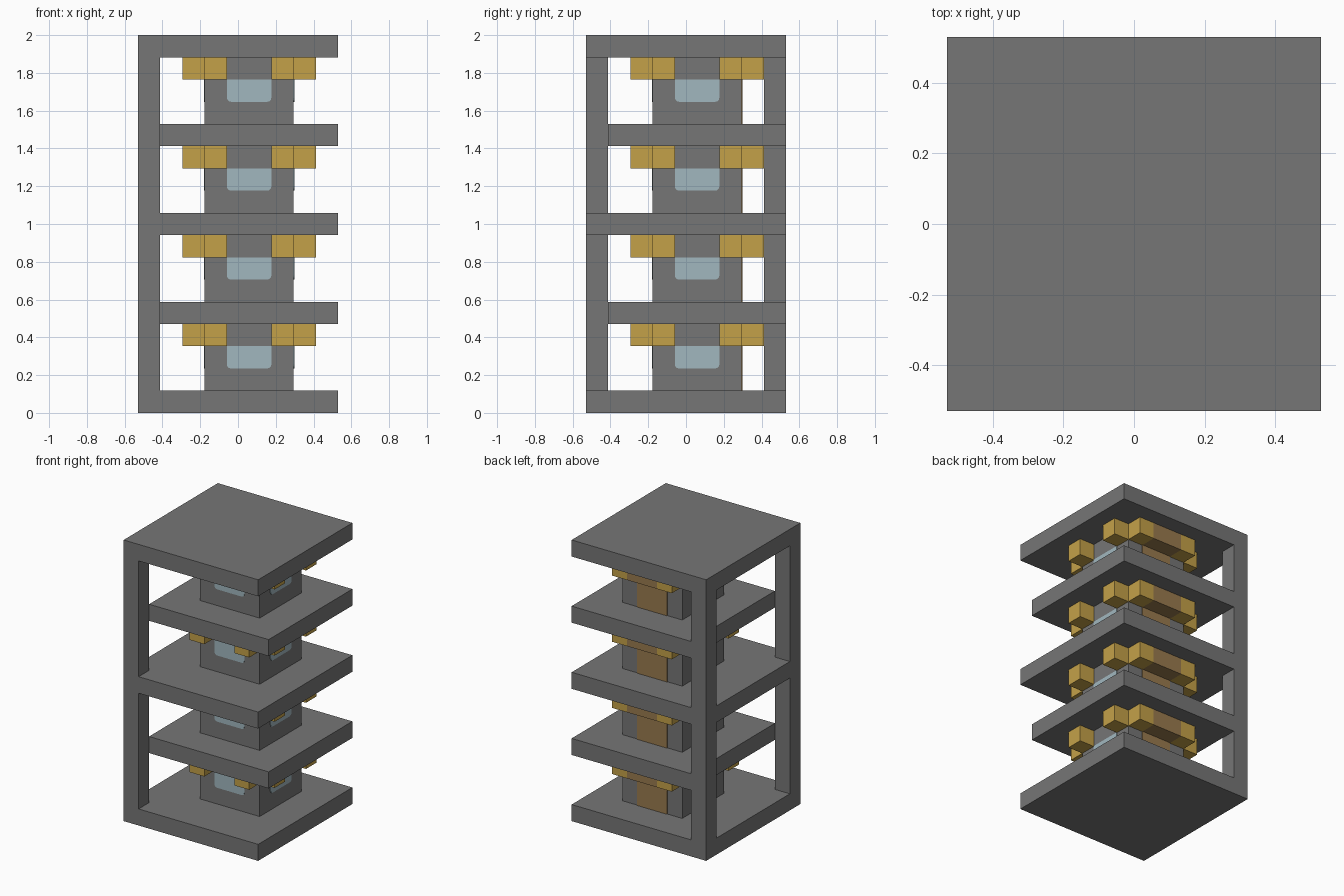
import bpy, math
from mathutils import Matrix, Vector

U = 2 / 17  # building module: 9 x 9 x 17 modules overall
PLATE = 0.04  # thickness of painted plates, in modules

cube = bpy.data.objects.get("Cube")
if cube:
    bpy.data.objects.remove(cube, do_unlink=True)


def material(name, rgb):
    mat = bpy.data.materials.new(name)
    mat.use_nodes = True
    color = (*rgb, 1)
    mat.diffuse_color = color
    mat.node_tree.nodes["Principled BSDF"].inputs["Base Color"].default_value = color
    return mat


GREY = material("concrete_grey", (0.18, 0.18, 0.18))
GOLD = material("golden_yellow", (0.55, 0.355, 0.066))
BLUE = material("pale_blue_glass", (0.355, 0.475, 0.52))
BROWN = material("door_brown", (0.315, 0.195, 0.077))


def prism(name, profile, y0, y1, mat, turn=Matrix()):
    """Extrude an x-z profile from y0 to y1, in modules."""
    n = len(profile)
    verts = [turn @ Vector((x, y, z)) * U for y in (y0, y1) for x, z in profile]
    faces = [tuple(range(n)), tuple(reversed(range(n, 2 * n)))]
    faces += [(i, i + n, (i + 1) % n + n, (i + 1) % n) for i in range(n)]
    mesh = bpy.data.meshes.new(name)
    mesh.from_pydata(verts, [], faces)
    mesh.materials.append(mat)
    obj = bpy.data.objects.new(name, mesh)
    bpy.context.collection.objects.link(obj)
    return obj


def box(name, x0, x1, y0, y1, z0, z1, mat, turn=Matrix()):
    return prism(name, [(x0, z0), (x1, z0), (x1, z1), (x0, z1)], y0, y1, mat, turn)


# Full-width slabs, and the corner posts between them
for z in (0, 8, 16):
    box("main_slab", -4.5, 4.5, -4.5, 4.5, z, z + 1, GREY)
for z in (1, 9):
    for y in (-4.5, 3.5):
        box("corner_post", -4.5, -3.5, y, y + 1, z, z + 7, GREY)

# Smaller slabs halfway between
for z in (4, 12):
    box("middle_slab", -3.5, 4.5, -3.5, 4.5, z, z + 1, GREY)

# Window outline with rounded lower corners
R = 0.18
window = [(1, 3), (-1, 3)]
for cx, start in ((-1 + R, math.pi), (1 - R, 1.5 * math.pi)):
    for step in range(4):
        a = start + step * math.pi / 6
        window.append((cx + R * math.cos(a), 2 + R + R * math.sin(a)))

# One room per storey, with its details arranged around the room centre
for storey in range(4):
    base = Matrix.Translation((0.5, 0.5, 4 * storey))
    box("room_core", -2, 2, -2, 2, 1, 4, GREY, base)
    for side, label in enumerate(("front", "left", "back", "right")):
        turn = base @ Matrix.Rotation(side * math.pi / 2, 4, "Z")
        for x in (-2, 1):
            box(label + "_bracket", x, x + 1, -3, -2, 3, 4, GOLD, turn)
        if label == "back":
            box("door_canopy", -1, 1, -3, -2, 3, 4, BROWN, turn)
            box("door", -1, 1, -2 - PLATE, -2, 1, 3, BROWN, turn)
        else:
            prism(label + "_window", window, -2 - PLATE, -2, BLUE, turn)
